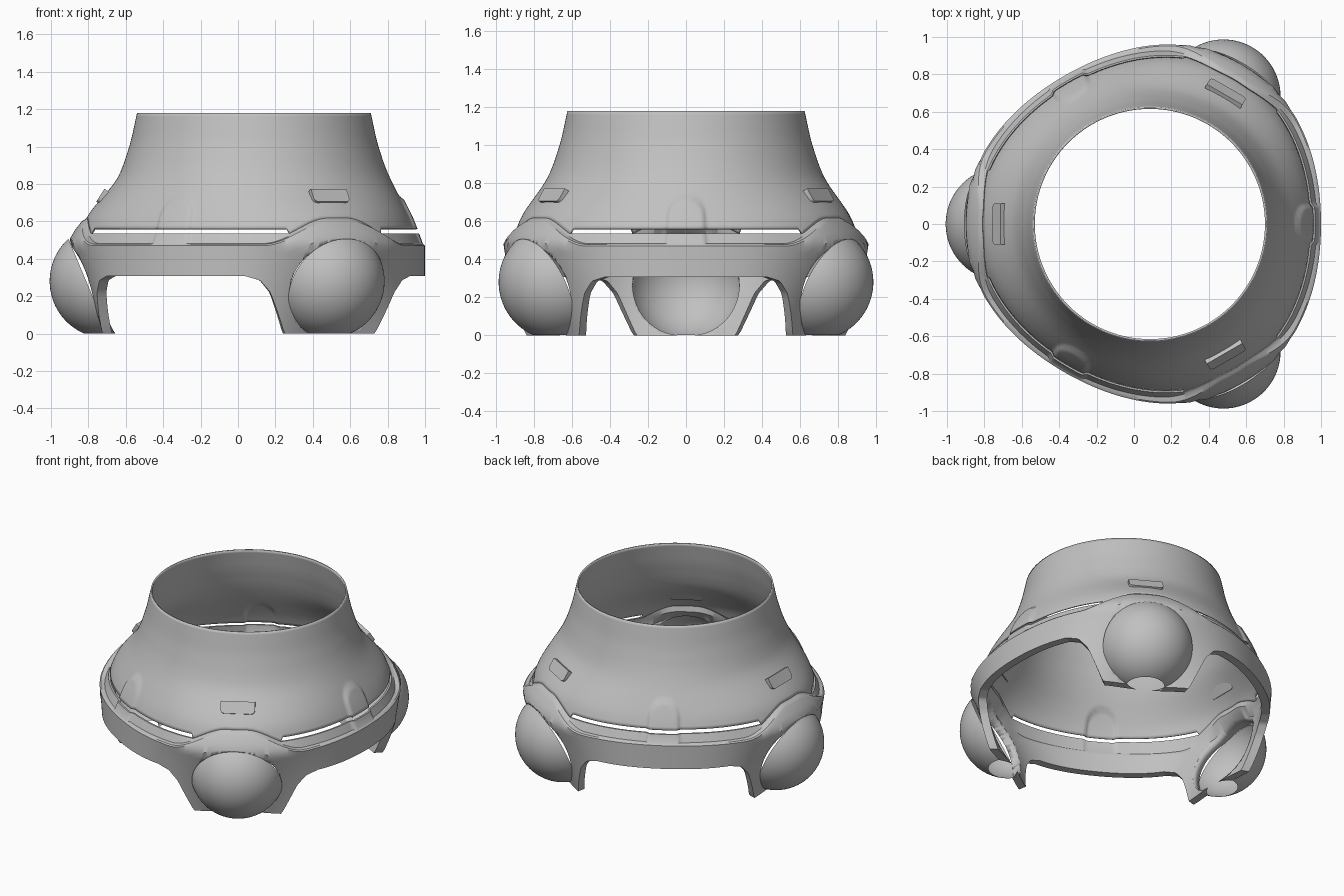
import bpy, bmesh, math
from mathutils import Matrix, Vector

CX = 0.085                      # axis of the three-fold symmetry
COLS = 480
LOBES = (60, 180, 300)

cube = bpy.data.objects.get("Cube")
if cube:
    bpy.data.objects.remove(cube, do_unlink=True)

gray = bpy.data.materials.new("plain gray")
gray.use_nodes = True
gray.diffuse_color = (0.53, 0.53, 0.53, 1)
gray.node_tree.nodes["Principled BSDF"].inputs["Base Color"].default_value = gray.diffuse_color


def lerp_table(x, pts):
    for (x0, y0), (x1, y1) in zip(pts, pts[1:]):
        if x <= x1:
            return y0 + (y1 - y0) * max(0, (x - x0) / (x1 - x0))
    return pts[-1][1]


def smooth(t):
    t = min(1, max(0, t))
    return t * t * (3 - 2 * t)


def lobe_angle(a):              # degrees away from the nearest lobe, 0..60
    return abs(a % 120 - 60)


def lobe_weight(p):
    return (math.cos(math.radians(3 * p)) + 1) / 2


def band_top(p):
    return 0.47 + 0.125 * smooth((27 - p) / 23)


def lip_top(p):
    return max(0.535, band_top(p) + 0.022)


def hem(p):                     # lower edge: legs at the lobes, arches between
    return lerp_table(p, [(19, 0), (22, .12), (24.5, .22), (28, .285), (33, .308)])


SHELL = [(.45, .895), (.53, .87), (.62, .836), (.72, .785), (.8, .742),
         (.9, .698), (1.03, .657), (1.18, .625)]


def shell_r(p, z):
    # average nearby heights so the flare has no creases
    r = sum(lerp_table(z + d, SHELL) for d in (-.03, 0, .03)) / 3 if z < 1.14 else lerp_table(z, SHELL)
    r += 0.06 * lobe_weight(p) * smooth((.86 - z) / .26)
    # rounded bump in the middle of each side
    d = math.hypot((60 - p) / 7.5, max(0, z - .64) / .1)
    return r + 0.016 * smooth((1 - d) / .25)


def wall_r(p, z):
    w = lobe_weight(p)
    r = .915 + .08 * w - max(0, .48 - z) * .42 * w * w
    return r - .07 * (max(0, z - .47) / .125) ** 1.5


def finish(name, bm, angle=35):
    bmesh.ops.recalc_face_normals(bm, faces=bm.faces)
    me = bpy.data.meshes.new(name)
    bm.to_mesh(me)
    bm.free()
    me.materials.append(gray)
    ob = bpy.data.objects.new(name, me)
    bpy.context.collection.objects.link(ob)
    bpy.ops.object.select_all(action='DESELECT')
    ob.select_set(True)
    bpy.context.view_layer.objects.active = ob
    bpy.ops.object.shade_smooth_by_angle(angle=math.radians(angle))
    return ob


def sweep(name, section, closed):
    """Sweep a changing (radius, height) section around the axis."""
    bm = bmesh.new()
    cols = []
    for i in range(COLS):
        a = 360 * i / COLS
        c, s = math.cos(math.radians(a)), math.sin(math.radians(a))
        cols.append([bm.verts.new((CX + r * c, r * s, z)) for r, z in section(lobe_angle(a))])
    n = len(cols[0])
    for i in range(COLS):
        u, v = cols[i], cols[(i + 1) % COLS]
        for j in range(n if closed else n - 1):
            k = (j + 1) % n
            bm.faces.new((u[j], v[j], v[k], u[k]))
    return finish(name, bm)


# Lower ring: outer wall, stepped shoulder, thin lip, inner wall
def ring_section(p):
    lo, hi, lip = hem(p), band_top(p), lip_top(p)
    n = 14
    zs = [lo + (hi - lo) * i / n for i in range(n + 1)]
    outer = [(wall_r(p, z), z) for z in zs]
    r_top, r_lip = wall_r(p, hi), shell_r(p, lip)
    step = [(r_top - .008, hi + .008),
            (min(r_top - .012, shell_r(p, hi) + .004), hi + .012),
            (r_lip, lip), (r_lip - .012, lip), (r_top - .05, hi - .015)]
    inner = [(wall_r(p, z) - .055, z) for z in reversed(zs[:-2])]
    return outer + step + inner


ring = sweep("lower_ring", ring_section, True)


# Upper shell: flared collar, raised above the lip to leave three slots
def shell_section(p):
    lo = .56 if p > 18 else lip_top(p)
    n = 32
    return [(shell_r(p, z), z) for z in (lo + (1.18 - lo) * i / n for i in range(n + 1))]


shell = sweep("flared_collar", shell_section, False)
mod = shell.modifiers.new("thickness", 'SOLIDIFY')
mod.thickness, mod.offset = 0.01, -1

# Lobe frames: local x along the tangent, y up the slope, z outward
TILT = math.atan(0.42)
DISC_R, DEPTH = 0.285, 0.11
BALL_R = math.hypot(DISC_R, DEPTH)


def lobe_frame(a, r, z, tilt):
    a = math.radians(a)
    out = Vector((math.cos(a), math.sin(a), 0))
    up = Vector((0, 0, 1))
    normal = out * math.cos(tilt) - up * math.sin(tilt)
    slope = out * math.sin(tilt) + up * math.cos(tilt)
    m = Matrix((slope.cross(normal), slope, normal)).transposed().to_4x4()
    m.translation = out * r + up * z + Vector((CX, 0, 0))
    return m


for name, a in zip(("left_back", "right", "left_front"), LOBES):
    frame = lobe_frame(a, .888, .238, TILT)

    # Round opening through the leg
    bm = bmesh.new()
    bmesh.ops.create_cone(bm, cap_ends=True, segments=64, radius1=DISC_R - .004,
                          radius2=DISC_R - .004, depth=.5, matrix=frame)
    cutter = finish("opening_cutter", bm)
    cutter.hide_render = True
    cut = ring.modifiers.new("opening", 'BOOLEAN')
    cut.operation, cut.object, cut.solver = 'DIFFERENCE', cutter, 'EXACT'
    bpy.context.view_layer.objects.active = ring
    bpy.ops.object.modifier_apply(modifier=cut.name)
    bpy.data.objects.remove(cutter, do_unlink=True)

    # Domed cap filling the opening, trimmed at the ground
    bm = bmesh.new()
    rings, segs = 20, 64
    edge = math.acos(DEPTH / BALL_R) + .03
    pole = bm.verts.new((0, 0, BALL_R - DEPTH))
    prev = None
    for i in range(1, rings + 1):
        t = edge * i / rings
        row = [bm.verts.new((BALL_R * math.sin(t) * math.cos(math.tau * k / segs),
                             BALL_R * math.sin(t) * math.sin(math.tau * k / segs),
                             BALL_R * math.cos(t) - DEPTH)) for k in range(segs)]
        for k in range(segs):
            q = (k + 1) % segs
            bm.faces.new((prev[k], row[k], row[q], prev[q]) if prev else (pole, row[k], row[q]))
        prev = row
    bm.transform(frame)
    bmesh.ops.bisect_plane(bm, geom=bm.verts[:] + bm.edges[:] + bm.faces[:],
                           plane_co=(0, 0, .001), plane_no=(0, 0, 1), clear_inner=True)
    dome = finish(name + "_dome", bm)
    # keep the skin facing outward before thickening
    outward = frame.to_3x3().col[2]
    if sum(f.normal.dot(outward) for f in dome.data.polygons) < 0:
        dome.data.flip_normals()

    # Small ledge above the lobe
    bm = bmesh.new()
    bmesh.ops.create_cube(bm, size=1, matrix=Matrix.Diagonal((.22, .08, .03, 1)))
    corners = [e for e in bm.edges if abs((e.verts[0].co - e.verts[1].co).z) > .02
               and e.verts[0].co.y < 0]
    bmesh.ops.bevel(bm, geom=corners, offset=.025, segments=4, affect='EDGES', profile=.5)
    bm.transform(lobe_frame(a, .808, .732, -math.radians(32)))
    finish(name + "_ledge", bm)
